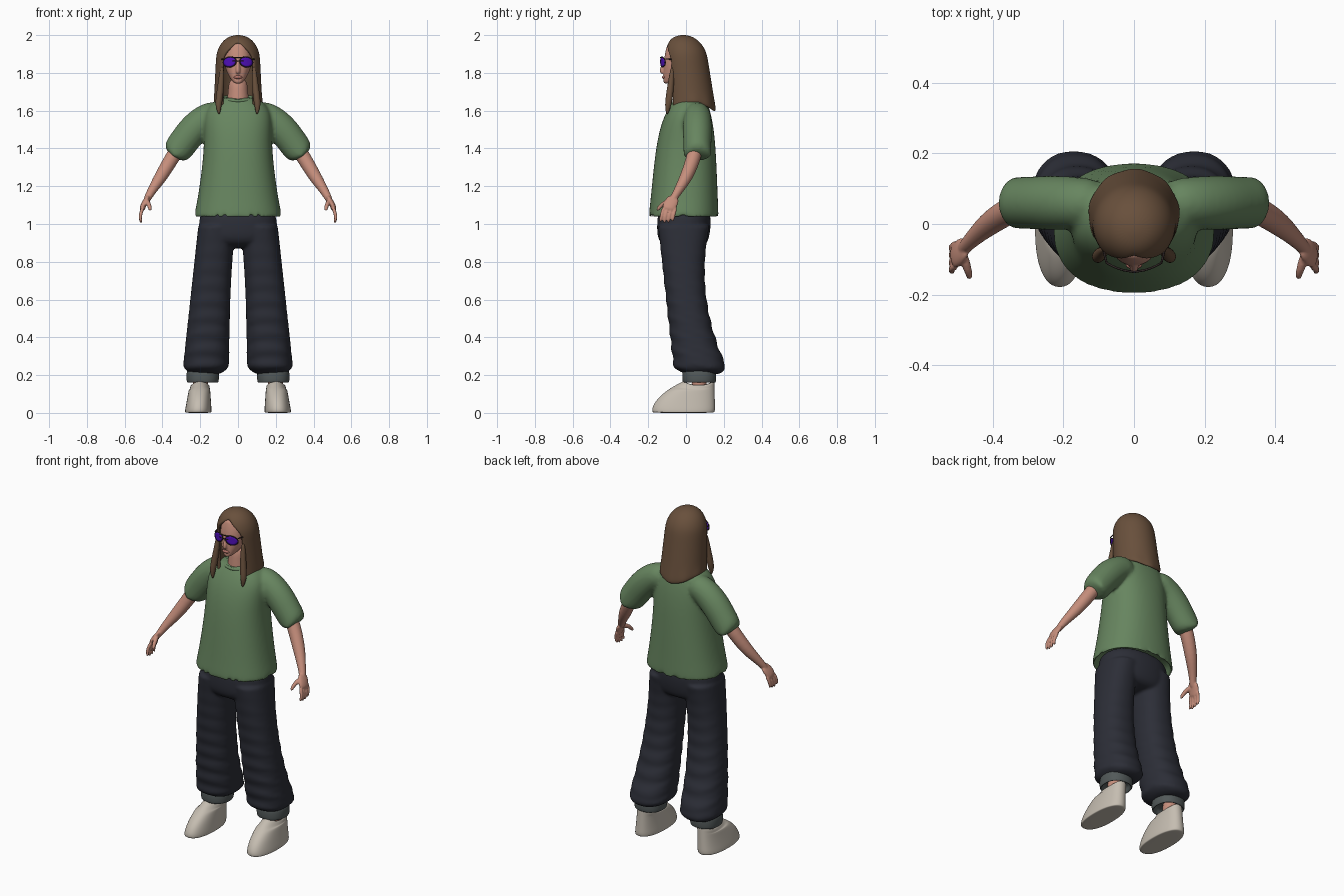
import bpy, bmesh, math
from mathutils import Vector, Matrix

cube = bpy.data.objects.get("Cube")
if cube:
    bpy.data.objects.remove(cube)

SIDES = (1, -1)


def material(name, red, green, blue):
    mat = bpy.data.materials.new(name)
    mat.use_nodes = True
    mat.diffuse_color = (red, green, blue, 1)
    shader = next(n for n in mat.node_tree.nodes if n.type == 'BSDF_PRINCIPLED')
    shader.inputs["Base Color"].default_value = (red, green, blue, 1)
    shader.inputs["Roughness"].default_value = .8
    return mat


green = material("sage green", .135, .235, .115)
navy = material("dark navy", .025, .027, .038)
grey = material("cuff grey", .085, .1, .1)
skin = material("skin", .56, .27, .2)
lip = material("lip", .42, .16, .13)
brown = material("brown hair", .14, .08, .045)
cream = material("off white", .56, .51, .44)
violet = material("violet lens", .08, .005, .5)
dark = material("dark frame", .03, .02, .02)


def bridge_rings(bm, rings, caps=(0, -1)):
    """Join rings of points into a tube and fill the listed ends."""
    rows = [[bm.verts.new(p) for p in ring] for ring in rings]
    for low, high in zip(rows, rows[1:]):
        for i in range(len(low)):
            bm.faces.new((low[i - 1], low[i], high[i], high[i - 1]))
    for end in caps:
        bm.faces.new(rows[end])


def rounded(value, power):
    return math.copysign(abs(value) ** power, value)


def loft(bm, rows, side=1, count=20, power=.87):
    """Level, slightly boxy rings given as (z, centre x, centre y, radius x, radius y)."""
    angles = [math.tau * k / count for k in range(count)]
    bridge_rings(bm, [[(side * (cx + rx * rounded(math.cos(a), power)),
                        cy + ry * rounded(math.sin(a), power), z) for a in angles]
                      for z, cx, cy, rx, ry in rows])


def tube(bm, path, side=1, stretch=1, count=12):
    """Tube along (x, y, z, radius), optionally stretched in depth."""
    points = [Vector(p[:3]) for p in path]
    rings = []
    for i, centre in enumerate(points):
        along = (points[min(i + 1, len(points) - 1)] - points[max(i - 1, 0)]).normalized()
        depth = (Vector((0, 1, 0)) - along * along.y).normalized() * path[i][3]
        across = along.cross(depth)
        ring = []
        for k in range(count):
            a = math.tau * k / count
            p = centre + depth * stretch * math.cos(a) + across * math.sin(a)
            ring.append((side * p.x, p.y, p.z))
        rings.append(ring)
    bridge_rings(bm, rings)


def finish(name, bm, mat, levels=2, voxel=0, soften=0, thickness=0):
    bmesh.ops.recalc_face_normals(bm, faces=bm.faces)
    mesh = bpy.data.meshes.new(name)
    bm.to_mesh(mesh)
    bm.free()
    ob = bpy.data.objects.new(name, mesh)
    bpy.context.collection.objects.link(ob)
    mesh.materials.append(mat)
    mesh.polygons.foreach_set("use_smooth", [True] * len(mesh.polygons))
    if thickness:
        mod = ob.modifiers.new("Thickness", 'SOLIDIFY')
        mod.thickness, mod.offset = thickness, 0
    if levels:
        mod = ob.modifiers.new("Round", 'SUBSURF')
        mod.levels = mod.render_levels = levels
    if voxel:
        mod = ob.modifiers.new("Merge", 'REMESH')
        mod.mode, mod.voxel_size, mod.use_smooth_shade = 'VOXEL', voxel, True
    if soften:
        mod = ob.modifiers.new("Soften", 'SMOOTH')
        mod.factor, mod.iterations = .5, soften


def wire(name, points, radius, mat, closed=False):
    curve = bpy.data.curves.new(name, 'CURVE')
    curve.dimensions, curve.bevel_depth, curve.bevel_resolution = '3D', radius, 2
    spline = curve.splines.new('POLY')
    spline.points.add(len(points) - 1)
    for target, point in zip(spline.points, points):
        target.co = (*point, 1)
    spline.use_cyclic_u, spline.use_smooth = closed, True
    curve.materials.append(mat)
    bpy.context.collection.objects.link(bpy.data.objects.new(name, curve))


def shirt_row(rise, scale=1, lift=0):
    """Body of the shirt: flared hem, straight chest, domed shoulders."""
    z = 1.03 + rise
    flare = .183 + .21 * max(0, .4 - rise) ** 1.5
    dome = math.sqrt(1 - (max(0, rise - .52) / .14) ** 2)
    front = -.2 + .1 * rise + 1.2 * rise ** 6
    back = .175 - .04 * rise - .7 * rise ** 6
    return (z + lift, 0, (front + back) / 2, flare * dome * scale, (back - front) / 2 * scale)


# Shirt: body and sleeves with turned-in hems, merged into one cloth
bm = bmesh.new()
rises = [.64 * math.sin(math.pi / 2 * i / 12) for i in range(13)]
loft(bm, [shirt_row(0, .88, .09), shirt_row(0, .93, .01), shirt_row(0, .98)]
     + [shirt_row(r, 1, .01 if r == 0 else 0) for r in rises])
sleeve = [(.08, .06, 1.59, .07), (.16, .06, 1.57, .08), (.235, .06, 1.505, .085),
          (.295, .06, 1.425, .08), (.345, .06, 1.355, .08)]
inside = [(x, y, z, r * .83) for x, y, z, r in sleeve[:2:-1]]
for side in SIDES:
    tube(bm, sleeve + inside, side, .94, 16)
finish("shirt", bm, green, 2, .01, 5)
circle = [math.tau * k / 32 for k in range(32)]
wire("collar", [(.083 * math.cos(a), .014 + .078 * math.sin(a), 1.664 + .012 * math.sin(a))
                for a in circle], .009, green, True)


def leg_row(z):
    """Baggy leg: widens and drifts backwards on the way down, gathered at the ankle."""
    inner, outer = .04 - .03 * z ** 4, .31 - .1 * z
    front, back = -.04 - .11 * z, .1 + .45 * (.75 - z) ** 2
    gather = math.sqrt(min(1, (z - .18) * 16))
    return (z, (inner + outer) / 2, (front + back) / 2,
            (outer - inner) / 2 * gather, (back - front) / 2 * gather)


# Trousers: seat and two legs with soft creases
bm = bmesh.new()
for side in SIDES:
    loft(bm, [leg_row(.2 + .02 * i) for i in range(41)], side, 24)
for v in bm.verts:
    crease = .014 * (1 - v.co.z) * math.sin(75 * v.co.z + 22 * v.co.y)
    v.co.x += math.copysign(crease, v.co.x)
    v.co.y += crease * .6
loft(bm, [(1.1, 0, -.01, .2, .14), (1, 0, -.01, .21, .145), (.93, 0, -.015, .21, .14),
          (.89, 0, -.01, .19, .12), (.87, 0, 0, .12, .07)])
finish("trousers", bm, navy, 2, .009, 4)

# Turned-up cuffs, ankles and slip-on shoes
cuffs, ankles, shoes = bmesh.new(), bmesh.new(), bmesh.new()
cuff = [(.2, .8), (.17, .8), (.157, .94), (.17, 1), (.21, 1), (.226, .95), (.226, .75)]


def shoe_row(t, scale=1):
    """Shoe outline: toe slopes back towards the collar as t goes from sole to top."""
    front, back = -.184 + .17 * t * t, .157 - .006 * t
    return (.17 * t, .211 - .01 * t, (front + back) / 2,
            (.073 - .022 * t) * scale, (back - front) / 2 * scale)


for side in SIDES:
    loft(cuffs, [(z, .187, .07, .087 * k, .091 * k) for z, k in cuff], side)
    tube(ankles, [(.2, .07, .06, .04), (.2, .07, .12, .04), (.195, .07, .24, .045)], side)
    loft(shoes, [shoe_row(0, .92), shoe_row(.02, .98)]
         + [shoe_row(i / 8) for i in range(1, 9)]
         + [shoe_row(1, .88), shoe_row(.8, .72)], side)
for v in shoes.verts:
    if v.co.z > .14:
        v.co.z -= .025 * min(1, ((abs(v.co.x) - .2) / .05) ** 2)
finish("cuffs", cuffs, grey)
finish("ankles", ankles, skin)
finish("shoes", shoes, cream)

# Arms with palms, fingers and thumbs
bm = bmesh.new()
for side in SIDES:
    tube(bm, [(.27, .06, 1.47, .04), (.335, .05, 1.375, .041), (.405, .006, 1.255, .037),
              (.445, -.03, 1.195, .027), (.475, -.06, 1.145, .021), (.49, -.08, 1.11, .017)], side)
    tube(bm, [(.475, -.06, 1.145, .012), (.49, -.075, 1.12, .016),
              (.505, -.09, 1.09, .016), (.51, -.095, 1.07, .013)], side, 2.4)
    for finger in range(4):
        y = -.126 + .021 * finger
        tip = 1 + .008 * abs(finger - 1.3)
        tube(bm, [(.502, y + .01, 1.09, .01), (.514, y, 1.06, .01),
                  (.519, y - .006, 1.03, .009), (.511, y - .01, tip, .007)], side)
    tube(bm, [(.485, -.08, 1.125, .014), (.474, -.12, 1.108, .013),
              (.467, -.14, 1.09, .011), (.465, -.155, 1.07, .008)], side)
finish("arms_and_hands", bm, skin, 2, .0045, 3)


def head_row(t):
    """Egg-shaped head: narrow chin, widest at the temples, flat face."""
    swell = math.sin(math.pi * t ** 1.4) ** .4
    return (1.735 + .235 * t, 0, -.12 + .03 * t ** 4 + .1 * swell, .076 * swell, .1 * swell)


# Head, neck, nose and lips
bm = bmesh.new()
loft(bm, [head_row(i / 14 + .03) for i in range(14)])
tube(bm, [(0, .01, 1.6, .07), (0, 0, 1.66, .06), (0, 0, 1.7, .055), (0, 0, 1.78, .05)])
tube(bm, [(0, -.11, 1.87, .007), (0, -.12, 1.845, .009), (0, -.132, 1.81, .013),
          (0, -.122, 1.795, .01)])
finish("head", bm, skin, 2, .005, 3)
bm = bmesh.new()
bmesh.ops.create_uvsphere(bm, u_segments=16, v_segments=8, radius=1, matrix=Matrix.LocRotScale(
    Vector((0, -.117, 1.777)), None, Vector((.023, .011, .009))))
finish("lips", bm, lip, 0)


def lens_point(side, a, scale=1):
    x = .044 + scale * (.034 * math.cos(a) - .004 * math.sin(a))
    return (side * x, -.134 + 4 * x * x, 1.858 + scale * .027 * math.sin(a))


# Sunglasses: curved lenses, rims, side bars and a double bridge
bm = bmesh.new()
for side in SIDES:
    bridge_rings(bm, [[lens_point(side, a, k) for a in circle] for k in (1, .6, .1)], (-1,))
    wire("lens_rim", [lens_point(side, a) for a in circle], .003, dark, True)
    wire("side_bar", [(side * .078, -.108, 1.873), (side * .088, -.07, 1.872),
                      (side * .088, .03, 1.865)], .003, dark)
finish("lenses", bm, violet, 0, thickness=.004)
for z in (1.862, 1.882):
    wire("bridge", [(-.03, -.131, z), (0, -.136, z), (.03, -.131, z)], .003, dark)

# Hair: domed shell, open over the face, with an uneven lower edge
bm = bmesh.new()
columns = 28
rows = []
for i in range(1, 12):
    drop = .4 * (i / 11) ** 1.5
    dome = math.sqrt(1 - max(0, 1 - drop / .12) ** 2)
    width = .108 * dome + .05 * max(0, drop - .12)
    gap = .078 * math.sqrt(min(1, max(0, drop - .05) / .06))
    reach = math.pi - math.asin(gap / width)
    hem = max(0, drop - .3) / .1
    row = []
    for k in range(columns + 1):
        a = reach * (2 * k / columns - 1)
        wave = width * (1 + .02 * hem * math.sin(9 * a + 1))
        lift = hem * (.045 * math.sin(a) ** 2 - .06 * max(0, -math.cos(a)))
        row.append(bm.verts.new((wave * math.sin(a), .11 * drop - .015 + wave * math.cos(a),
                                 1.995 - drop + lift)))
    rows.append(row)
crown = bm.verts.new((0, -.015, 1.994))
for k in range(columns):
    bm.faces.new((crown, rows[0][k], rows[0][k + 1]))
    for high, low in zip(rows, rows[1:]):
        bm.faces.new((high[k], low[k], low[k + 1], high[k + 1]))
bmesh.ops.remove_doubles(bm, verts=bm.verts, dist=.0001)
finish("hair", bm, brown, thickness=.018)

# Loose front locks
bm = bmesh.new()
for side in SIDES:
    tube(bm, [(.084, -.07, 1.84, .01), (.09, -.08, 1.74, .018), (.1, -.09, 1.66, .02),
              (.104, -.096, 1.62, .016), (.1, -.1, 1.58, .005)], side)
finish("front_locks", bm, brown)
